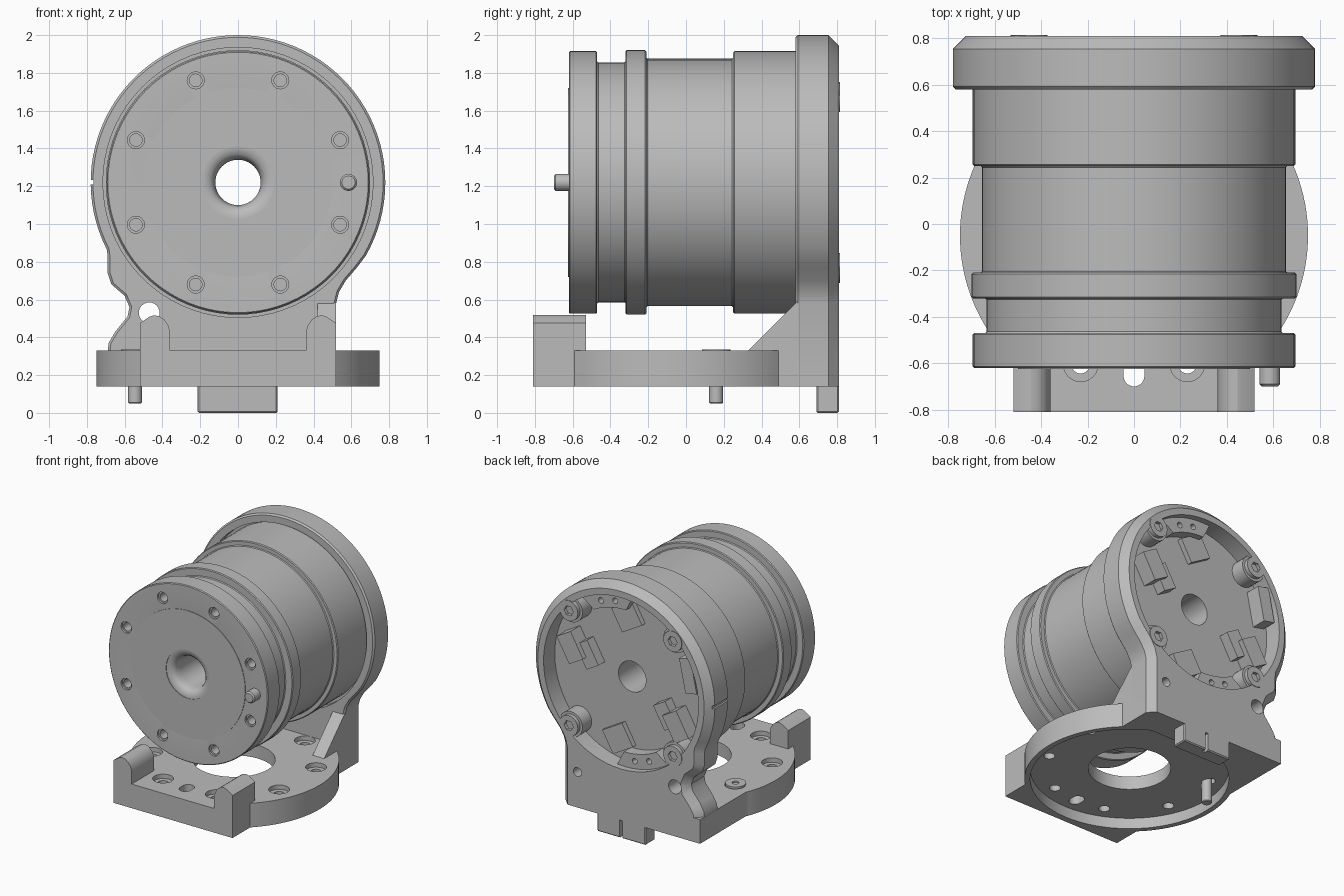
import bpy, bmesh
from math import sin, cos, pi, radians, asin, degrees
from mathutils import Matrix

if "Cube" in bpy.data.objects:
    bpy.data.objects.remove(bpy.data.objects["Cube"])

AXIS_Z = 1.22          # height of the drum axis
DISK_Y = -0.05         # centre of the round base

grey = bpy.data.materials.new("machined_grey")
grey.use_nodes = True
grey.diffuse_color = (0.5, 0.5, 0.5, 1)
grey.node_tree.nodes["Principled BSDF"].inputs["Base Color"].default_value = (0.5, 0.5, 0.5, 1)


def finish(name, bm):
    bmesh.ops.recalc_face_normals(bm, faces=bm.faces[:])
    mesh = bpy.data.meshes.new(name)
    bm.to_mesh(mesh)
    bm.free()
    mesh.materials.append(grey)
    ob = bpy.data.objects.new(name, mesh)
    bpy.context.collection.objects.link(ob)
    return ob


def activate(ob):
    bpy.ops.object.select_all(action='DESELECT')
    ob.select_set(True)
    bpy.context.view_layer.objects.active = ob


def smooth(ob):
    activate(ob)
    bpy.ops.object.shade_smooth_by_angle(angle=radians(30))
    return ob


def bevel(ob, width):
    activate(ob)
    mod = ob.modifiers.new("edge", 'BEVEL')
    mod.width, mod.segments, mod.limit_method = width, 1, 'ANGLE'
    bpy.ops.object.modifier_apply(modifier=mod.name)
    return ob


def cut(ob, *cutters):
    for c in cutters:
        activate(ob)
        mod = ob.modifiers.new("cut", 'BOOLEAN')
        mod.operation, mod.solver, mod.object = 'DIFFERENCE', 'EXACT', c
        bpy.ops.object.modifier_apply(modifier=mod.name)
        bpy.data.objects.remove(c)


def prism(name, pts, a, b, axis, chamfers=()):
    """Extrude a 2D outline from a to b; axis 'y' takes (x, z), 'z' takes (x, y).
    Chamfers are (y, width) pairs for the end outlines, leaving the bottom edge sharp."""
    place = (lambda p, t: (p[0], t, p[1])) if axis == 'y' else (lambda p, t: (p[0], p[1], t))
    bm = bmesh.new()
    near = [bm.verts.new(place(p, a)) for p in pts]
    far = [bm.verts.new(place(p, b)) for p in pts]
    n = len(pts)
    bm.faces.new(near)
    bm.faces.new(far)
    for i in range(n):
        bm.faces.new((near[i], near[(i + 1) % n], far[(i + 1) % n], far[i]))
    low = min(p[1] for p in pts) + 0.001
    for y, width in chamfers:
        edges = [e for e in bm.edges if max(v.co.z for v in e.verts) > low
                 and all(abs(v.co.y - y) < 1e-5 for v in e.verts)]
        bmesh.ops.recalc_face_normals(bm, faces=bm.faces[:])
        bmesh.ops.bevel(bm, geom=edges, offset=width, segments=1, affect='EDGES')
    return finish(name, bm)


def circle(cx, cy, r, start=0, end=360, n=40):
    full = end - start == 360
    angles = [radians(start + (end - start) * i / (n if full else n - 1)) for i in range(n)]
    return [(cx + r * cos(t), cy + r * sin(t)) for t in angles]


def rod(name, u, v, r, a, b, axis, n=24):
    return prism(name, circle(u, v, r, n=n), a, b, axis)


def box(name, x0, x1, y0, y1, z0, z1):
    return prism(name, [(x0, y0), (x1, y0), (x1, y1), (x0, y1)], z0, z1, 'z')


def lathe(name, profile, steps=80):
    """Spin a closed (radius, y) profile round the drum axis."""
    bm = bmesh.new()
    vs = [bm.verts.new((r, y, AXIS_Z)) for r, y in profile]
    es = [bm.edges.new((vs[i], vs[(i + 1) % len(vs)])) for i in range(len(vs))]
    bmesh.ops.spin(bm, geom=vs + es, cent=(0, 0, AXIS_Z), axis=(0, 1, 0), angle=2 * pi, steps=steps)
    bmesh.ops.remove_doubles(bm, verts=bm.verts[:], dist=1e-5)
    return finish(name, bm)


def polar(r, deg):
    return r * cos(radians(deg)), AXIS_Z + r * sin(radians(deg))


# Stepped drum with a rounded bore
drum = lathe("drum", [
    (0.12, -0.54), (0.13, -0.59), (0.15, -0.611), (0.18, -0.62), (0.695, -0.62), (0.695, -0.47),
    (0.635, -0.47), (0.635, -0.32), (0.70, -0.32), (0.70, -0.21), (0.655, -0.21), (0.655, 0.25),
    (0.695, 0.25), (0.695, 0.66), (0.12, 0.66)])
bevel(drum, 0.006)
for k in range(8):
    x, z = polar(0.585, 22.5 + 45 * k)
    cut(drum, rod("sink", x, z, 0.045, -0.7, -0.605, 'y'), rod("hole", x, z, 0.033, -0.7, -0.52, 'y'))
smooth(drum)
smooth(lathe("front_disc", [(0.19, -0.61), (0.19, -0.624), (0.5, -0.624), (0.5, -0.61)]))
smooth(bevel(rod("front_pin", 0.585, AXIS_Z, 0.045, -0.70, -0.6, 'y'), 0.01))

# Rear housing: round flange running down into an uneven foot
right_side = [(0.52, 0.14), (0.52, 0.58), (0.535, 0.64), (0.57, 0.70), (0.63, 0.77)]
left_side = [(-0.69, 0.83), (-0.69, 0.74), (-0.67, 0.68), (-0.60, 0.62), (-0.575, 0.56),
             (-0.585, 0.51), (-0.65, 0.43), (-0.685, 0.37), (-0.69, 0.32), (-0.69, 0.14)]
housing = prism("rear_housing", right_side + circle(0, AXIS_Z, 0.78, -30, 207, 64) + left_side,
                0.58, 0.81, 'y', chamfers=((0.81, 0.055), (0.58, 0.012)))
cut(housing,
    rod("recess", 0, AXIS_Z, 0.675, 0.67, 0.9, 'y', 72),
    rod("front_gap", 0, AXIS_Z, 0.715, 0.5, 0.64, 'y', 72),
    rod("bore", 0, AXIS_Z, 0.12, 0.5, 0.9, 'y', 40),
    rod("foot_hole", -0.47, 0.53, 0.055, 0.5, 0.9, 'y'),
    rod("small_hole", 0.38, 0.42, 0.035, 0.7, 0.9, 'y'),
    box("slit", -0.8, -0.765, 0.5, 0.78, AXIS_Z - 0.012, AXIS_Z + 0.012))
smooth(housing)

# Socket-head screws on bosses
for k in range(4):
    x, z = polar(0.64, 45 + 90 * k)
    smooth(rod("screw_boss", x, z, 0.1, 0.66, 0.785, 'y'))
    screw = rod("screw_head", x, z, 0.08, 0.77, 0.815, 'y')
    cut(screw, rod("socket", x, z, 0.04, 0.79, 0.9, 'y', 6))
    smooth(screw)

# Curved pads at the top and bottom of the recess
for mid in (76, 256):
    arc = circle(0, AXIS_Z, 0.69, mid - 20, mid + 20, 14)
    pad = prism("recess_pad", arc + circle(0, AXIS_Z, 0.56, mid + 15, mid - 15, 8), 0.66, 0.76, 'y')
    for off in (-6, 6):
        x, z = polar(0.615, mid + off)
        cut(pad, rod("pad_hole", x, z, 0.022, 0.71, 0.9, 'y', 16))
    smooth(pad)


def block(name, x, dz, w, h, top, turn):
    ob = prism(name, [(-w / 2, -h / 2), (w / 2, -h / 2), (w / 2, h / 2), (-w / 2, h / 2)], 0.66, top, 'y')
    ob.data.transform(Matrix.Translation((x, 0, AXIS_Z + dz)) @ Matrix.Rotation(radians(turn), 4, 'Y'))


# Connector blocks in the recess
for s, dz in ((1, 0.15), (-1, -0.23)):
    block("connector_tall", s * 0.46, dz, 0.14, 0.22, 0.79, 30)
    block("connector_low", s * 0.34, dz - s * 0.04, 0.12, 0.2, 0.75, 30)
block("top_chip", 0.02, 0.48, 0.2, 0.19, 0.71, 30)
block("bottom_chip", 0.10, -0.50, 0.2, 0.19, 0.71, 30)
block("side_connector", -0.57, 0.2, 0.1, 0.27, 0.79, 12)

# Base plate: round disk merged with a square front and an uneven square back
a = degrees(asin((0.75 ** 2 - 0.52 ** 2) ** 0.5 / 0.75))
b = degrees(asin((0.75 ** 2 - 0.69 ** 2) ** 0.5 / 0.75))
outline = ([(-0.52, -0.81), (0.52, -0.81)] + circle(0, DISK_Y, 0.75, -a, a, 32)
           + [(0.52, 0.755), (0.465, 0.81), (-0.69, 0.81)]
           + circle(0, DISK_Y, 0.75, 180 - b, 180 + a, 32))
base = prism("base_plate", outline, 0.14, 0.33, 'z')
slot = circle(0, -0.655, 0.045, 180, 360, 12) + circle(0, -0.62, 0.045, 0, 180, 12)
cut(base, rod("underside", 0, DISK_Y, 0.71, 0.1, 0.225, 'z', 72),
    rod("opening", 0, DISK_Y, 0.295, 0.1, 0.4, 'z', 48),
    prism("locating_slot", slot, 0.1, 0.4, 'z'))
for k in range(8):
    x, y = 0.6 * cos(radians(22.5 + 45 * k)), DISK_Y + 0.6 * sin(radians(22.5 + 45 * k))
    cut(base, rod("bore", x, y, 0.075, 0.295, 0.4, 'z'), rod("hole", x, y, 0.04, 0.1, 0.4, 'z'))
smooth(base)

# Front posts, mirrored
post = [(0.36, 0.30), (0.36, 0.43), (0.37, 0.465), (0.39, 0.493), (0.415, 0.511), (0.445, 0.517),
        (0.47, 0.508), (0.52, 0.475), (0.52, 0.30)]
for s, side in ((1, "left"), (-1, "right")):
    smooth(prism(side + "_front_post", [(s * x, z) for x, z in post], -0.81, -0.53, 'y'))

# Gusset between base and housing
gusset = prism("gusset", [(0.32, 0.32), (0.60, 0.32), (0.60, 0.60)], 0.42, 0.52, 'z')
gusset.data.transform(Matrix(((0, 0, 1, 0), (1, 0, 0, 0), (0, 1, 0, 0), (0, 0, 0, 1))))

# Rear locating tab with a slot, and pin under the base
tab = box("rear_tab", -0.215, 0.21, 0.69, 0.81, 0, 0.15)
bevel(tab, 0.008)
cut(tab, box("tab_slot", -0.012, 0.012, 0.77, 0.9, -0.1, 0.2))
smooth(bevel(rod("base_pin", -0.545, 0.16, 0.037, 0.05, 0.26, 'z'), 0.006))
pin_cap = rod("pin_cap", -0.545, 0.16, 0.075, 0.32, 0.336, 'z')
cut(pin_cap, rod("cap_hole", -0.545, 0.16, 0.025, 0.325, 0.4, 'z'))
smooth(pin_cap)
